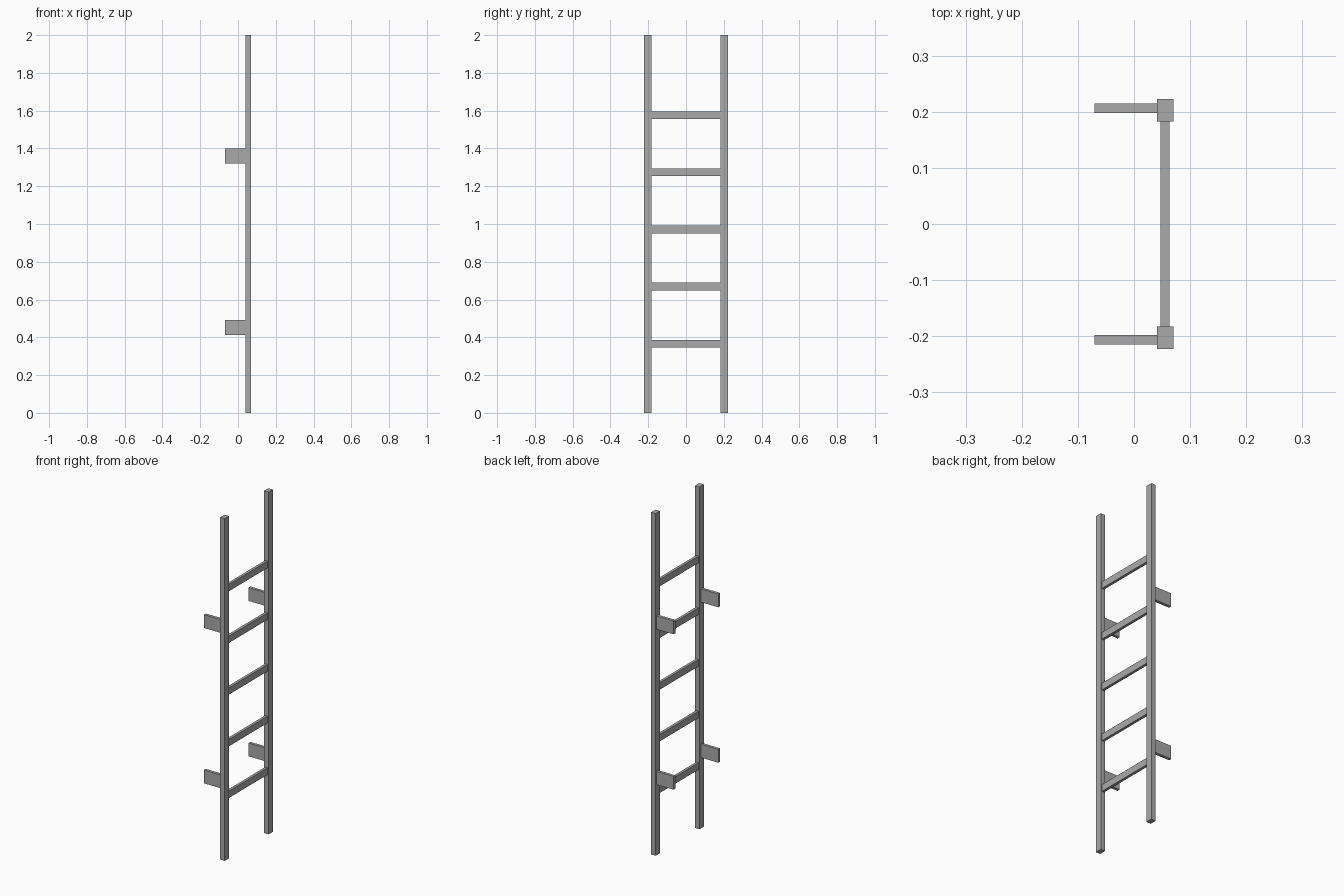
import bpy

# Remove the default cube
cube = bpy.data.objects.get("Cube")
if cube:
    bpy.data.objects.remove(cube, do_unlink=True)

# Single flat metal colour
metal = bpy.data.materials.new("grey metal")
metal.use_nodes = True
GREY = (0.4, 0.4, 0.4, 1)
metal.diffuse_color = GREY
metal.node_tree.nodes["Principled BSDF"].inputs["Base Color"].default_value = GREY


def box(name, low, high):
    """Box between two opposite corners."""
    bpy.ops.mesh.primitive_cube_add(size=1)
    obj = bpy.context.object
    obj.name = name
    for v in obj.data.vertices:
        v.co = [h if c > 0 else l for c, l, h in zip(v.co, low, high)]
    obj.data.materials.append(metal)
    return obj


RAIL_X = (0.041, 0.07)
RAIL_Y = (0.183, 0.2225)
BRACKET_Y = (0.198, 0.215)

for side, sign in (("front", -1), ("back", 1)):
    # Upright rail
    y0, y1 = sorted(sign * y for y in RAIL_Y)
    box(f"{side}_rail", (RAIL_X[0], y0, 0), (RAIL_X[1], y1, 2))

    # Wall brackets behind the rail
    y0, y1 = sorted(sign * y for y in BRACKET_Y)
    for level, z in (("lower", 0.452), ("upper", 1.36)):
        box(f"{side}_{level}_bracket",
            (-0.07, y0, z - 0.039), (RAIL_X[0], y1, z + 0.039))

# Rungs between the rails
for i in range(5):
    z = 0.367 + 0.302 * i
    box(f"rung_{i + 1}",
        (0.047, -RAIL_Y[0], z - 0.02), (0.063, RAIL_Y[0], z + 0.02))
